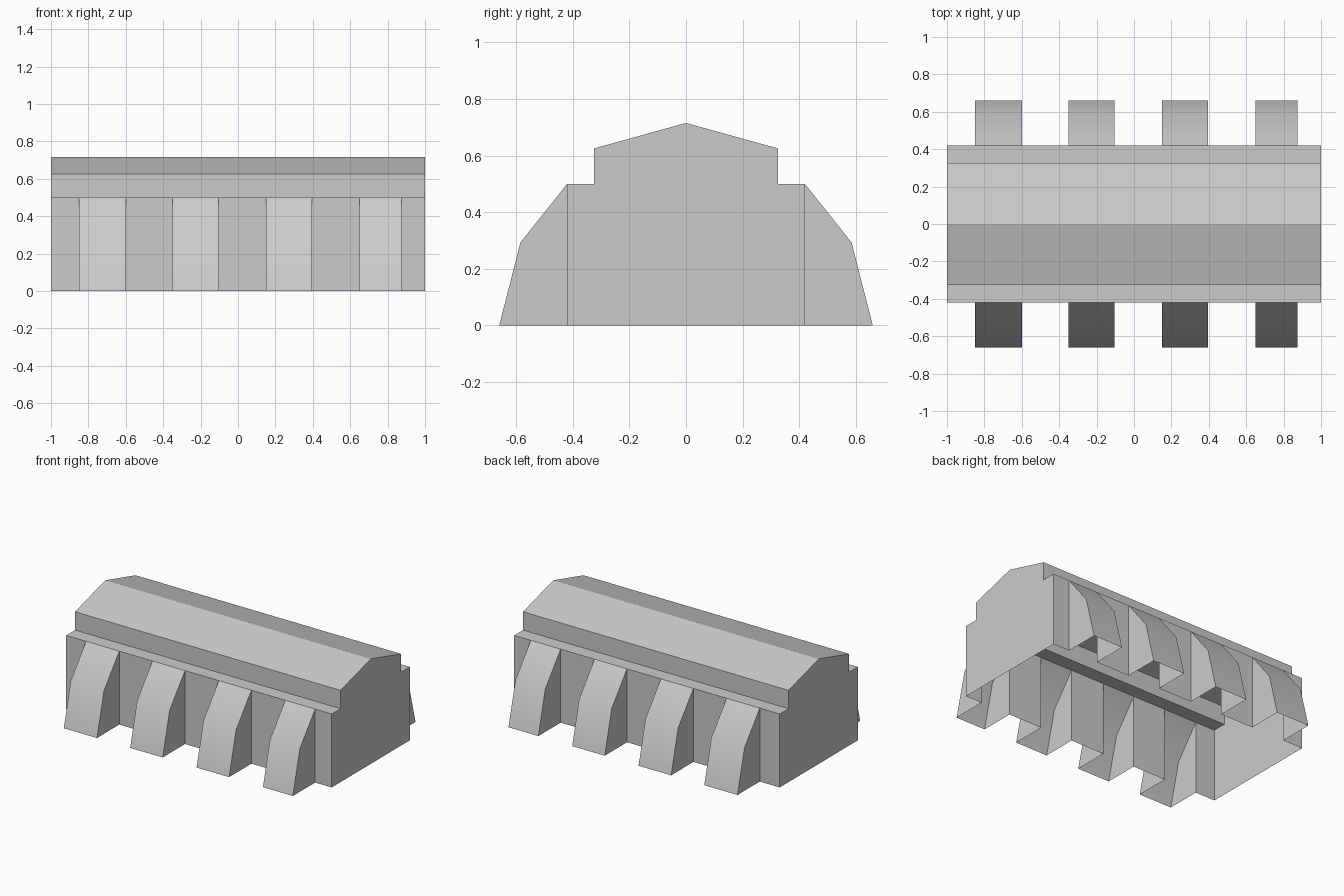
import bpy
import bmesh
from mathutils import Vector

if "Cube" in bpy.data.objects:
    bpy.data.objects.remove(bpy.data.objects["Cube"])

stone = bpy.data.materials.new("plain grey")
stone.diffuse_color = (0.6, 0.6, 0.6, 1)
stone.use_nodes = True
stone.node_tree.nodes["Principled BSDF"].inputs["Base Color"].default_value = stone.diffuse_color

WALL, EAVE, BAYS = 0.42, 0.5, [(-0.85, -0.60), (-0.35, -0.105), (0.15, 0.395), (0.65, 0.875)]


def make_object(name, polygons, inside):
    """Open shell from polygons, every face turned away from the inside point."""
    bm = bmesh.new()
    for poly in polygons:
        bm.faces.new([bm.verts.new(p) for p in poly])
    bmesh.ops.remove_doubles(bm, verts=bm.verts, dist=0.0005)
    bm.normal_update()
    for f in bm.faces:
        if f.normal.dot(f.calc_center_median() - Vector(inside)) < 0:
            f.normal_flip()
    mesh = bpy.data.meshes.new(name)
    bm.to_mesh(mesh)
    bm.free()
    mesh.materials.append(stone)
    ob = bpy.data.objects.new(name, mesh)
    bpy.context.collection.objects.link(ob)
    return ob


def strip(profile, x0, x1):
    """Sweep a (y, z) profile along x."""
    return [[(x0, *a), (x1, *a), (x1, *b), (x0, *b)] for a, b in zip(profile, profile[1:])]


def cap(profile, x):
    return [(x, *p) for p in profile]


# Roof with stepped ledges, open underneath
half = [(WALL, EAVE), (0.325, EAVE), (0.325, 0.625)]
roof = half + [(0, 0.715)] + [(-y, z) for y, z in reversed(half)]
make_object("roof", strip(roof, -1, 1), (0, 0, 0.2))

# End walls
ends = [(WALL, 0)] + roof + [(-WALL, 0)]
make_object("end_walls", [cap(ends, -1), cap(ends, 1)], (0, 0, 0.2))

# Side wall panels between the buttress openings
edges = [-1] + [x for bay in BAYS for x in bay] + [1]
panels = []
for s in (-1, 1):
    for x0, x1 in zip(edges[::2], edges[1::2]):
        panels += strip([(s * WALL, 0), (s * WALL, EAVE)], x0, x1)
make_object("side_walls", panels, (0, 0, 0.2))

# Hollow buttresses, open to the hall and at the bottom
for s, side in ((-1, "front"), (1, "back")):
    for i, (x0, x1) in enumerate(BAYS):
        slope = [(s * WALL, EAVE), (s * 0.585, 0.293), (s * 0.66, 0)]
        outline = slope + [(s * WALL, 0)]
        ob = make_object(f"{side}_buttress_{i + 1}",
                         strip(slope, x0, x1) + [cap(outline, x0), cap(outline, x1)],
                         ((x0 + x1) / 2, s * WALL, 0.1))
        bpy.ops.object.select_all(action='DESELECT')
        ob.select_set(True)
        bpy.context.view_layer.objects.active = ob
        bpy.ops.object.shade_smooth_by_angle(angle=0.6)
